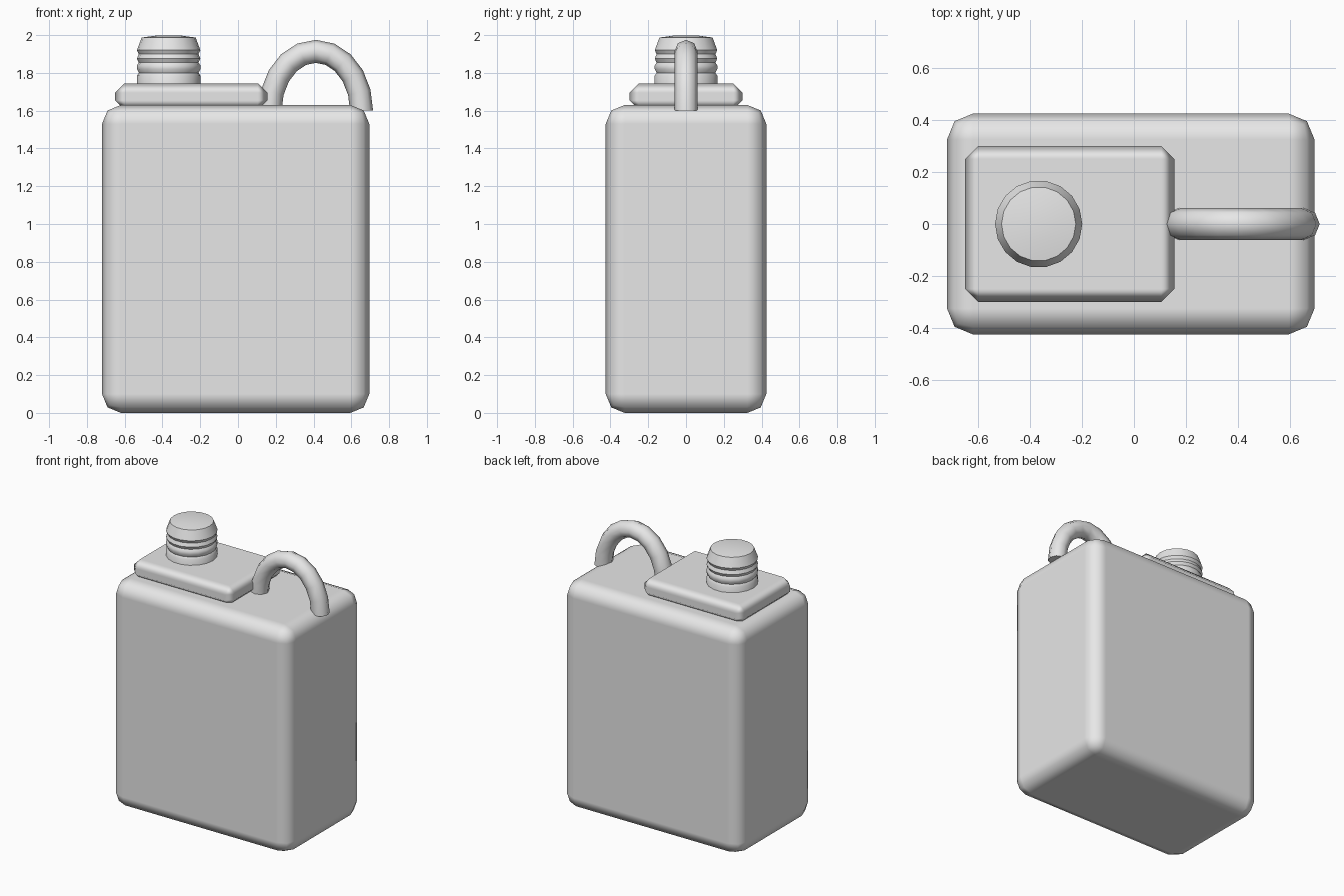
import bpy, bmesh
from math import sin, cos, pi
from mathutils import Vector

default = bpy.data.objects.get("Cube")
if default:
    bpy.data.objects.remove(default, do_unlink=True)

GREY = (0.8, 0.8, 0.8, 1.0)
grey = bpy.data.materials.new("plain grey")
grey.use_nodes = True
grey.diffuse_color = GREY
grey.node_tree.nodes["Principled BSDF"].inputs["Base Color"].default_value = GREY


def finish(name, bm, smooth_angle):
    """Turn a bmesh into a smooth-shaded object, sharp above the angle."""
    bmesh.ops.recalc_face_normals(bm, faces=bm.faces)
    mesh = bpy.data.meshes.new(name)
    bm.to_mesh(mesh)
    bm.free()
    mesh.materials.append(grey)
    obj = bpy.data.objects.new(name, mesh)
    bpy.context.collection.objects.link(obj)
    bpy.ops.object.select_all(action='DESELECT')
    obj.select_set(True)
    bpy.context.view_layer.objects.active = obj
    bpy.ops.object.shade_smooth_by_angle(angle=smooth_angle)
    return obj


def rounded_box(name, low, high, bevel, segments):
    bm = bmesh.new()
    bmesh.ops.create_cube(bm, size=1)
    low, high = Vector(low), Vector(high)
    for v in bm.verts:
        v.co = (low + high) / 2 + v.co * (high - low)
    obj = finish(name, bm, pi / 3)
    mod = obj.modifiers.new("rounded edges", 'BEVEL')
    mod.width, mod.segments = bevel, segments
    mod.limit_method = 'NONE'
    mod.harden_normals = True
    return obj


def skin(bm, rings):
    """Bridge successive vertex rings and close both ends."""
    n = len(rings[0])
    for a, b in zip(rings, rings[1:]):
        for i in range(n):
            j = (i + 1) % n
            bm.faces.new((a[i], a[j], b[j], b[i]))
    bm.faces.new(rings[0])
    bm.faces.new(rings[-1])


# Container and the raised plate on its top
rounded_box("body", (-0.72, -0.425, 0), (0.695, 0.425, 1.63), 0.1, 2)
rounded_box("top_plate", (-0.65, -0.3, 1.605), (0.155, 0.3, 1.745), 0.05, 1)

# Ribbed screw cap with a slightly domed top
profile = [(0.168, 1.70), (0.168, 1.785), (0.158, 1.80), (0.168, 1.82),
           (0.168, 1.84), (0.158, 1.855), (0.168, 1.875), (0.158, 1.90),
           (0.168, 1.92), (0.143, 1.987), (0.07, 1.997)]
bm = bmesh.new()
SIDES = 18
rings = []
for r, z in profile:
    angles = [2 * pi * i / SIDES for i in range(SIDES)]
    rings.append([bm.verts.new((-0.367 + r * cos(a), r * sin(a), z)) for a in angles])
skin(bm, rings)
cap = finish("screw_cap", bm, pi / 4)

# Arched carrying handle, an eight-sided tube along a half ellipse
bm = bmesh.new()
rings = []
STEPS, TUBE = 10, 0.061
for s in range(STEPS + 1):
    t = pi * s / STEPS
    centre = Vector((0.412 + 0.242 * cos(t), 0, 1.6 + 0.314 * sin(t)))
    outward = Vector((0.314 * cos(t), 0, 0.242 * sin(t))).normalized()
    ring = []
    for k in range(8):
        a = pi * k / 4
        ring.append(bm.verts.new(centre + TUBE * (cos(a) * outward + Vector((0, sin(a), 0)))))
    rings.append(ring)
skin(bm, rings)
finish("handle", bm, pi / 3)
